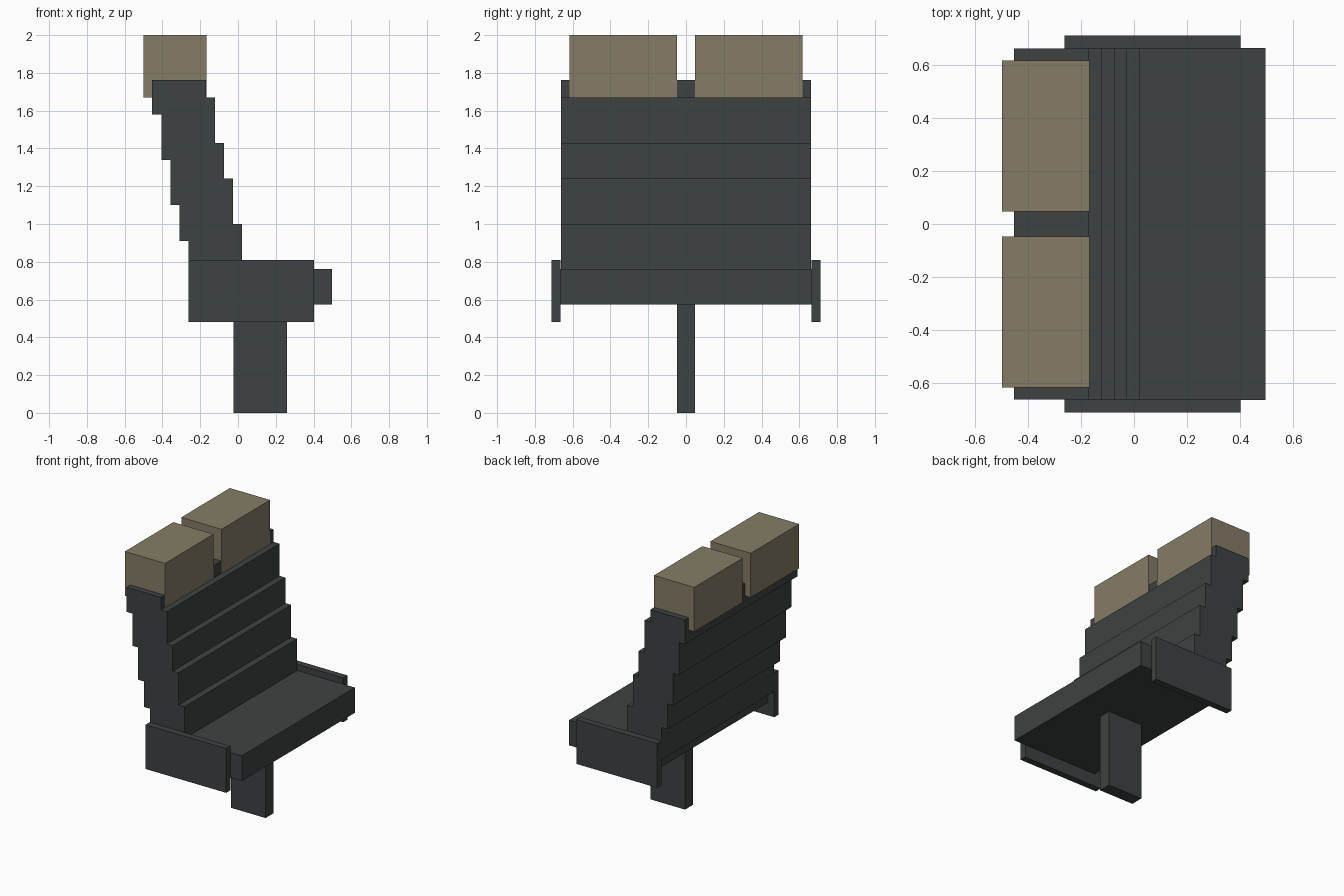
import bpy

cube = bpy.data.objects.get("Cube")
if cube:
    bpy.data.objects.remove(cube, do_unlink=True)


def material(name, rgb):
    m = bpy.data.materials.new(name)
    m.use_nodes = True
    m.diffuse_color = (*rgb, 1)
    bsdf = next(n for n in m.node_tree.nodes if n.type == 'BSDF_PRINCIPLED')
    bsdf.inputs["Base Color"].default_value = (*rgb, 1)
    return m


dark = material("dark_slate", (0.047, 0.055, 0.054))
tan = material("tan_cushion", (0.235, 0.202, 0.136))


def box(name, x, y, z, mat):
    """Box from (min, max) pairs on each axis."""
    bpy.ops.mesh.primitive_cube_add(size=1, location=[sum(p) / 2 for p in (x, y, z)])
    ob = bpy.context.object
    ob.name = name
    ob.scale = [p[1] - p[0] for p in (x, y, z)]
    bpy.ops.object.transform_apply(location=False, rotation=False, scale=True)
    ob.data.materials.append(mat)
    return ob


# Seat and its single central leg
box("seat", (-0.21, 0.497), (-0.665, 0.665), (0.575, 0.763), dark)
box("leg", (-0.025, 0.26), (-0.047, 0.047), (0, 0.58), dark)

# Backrest: overlapping slabs, each stepped further back
levels = [(0.67, 1.0), (0.91, 1.24), (1.10, 1.43), (1.34, 1.67), (1.58, 1.763)]
for i, z in enumerate(levels):
    shift = -0.048 * i
    box(f"backrest_slab_{i + 1}", (-0.262 + shift, 0.022 + shift),
        (-0.663, 0.663), z, dark)

# Mirrored side panels and headrests
for side, s in (("left", 1), ("right", -1)):
    box(f"side_panel_{side}", (-0.262, 0.402), sorted((s * 0.664, s * 0.713)),
        (0.48, 0.81), dark)
    box(f"headrest_{side}", (-0.5, -0.168), sorted((s * 0.047, s * 0.618)),
        (1.67, 2.0), tan)
